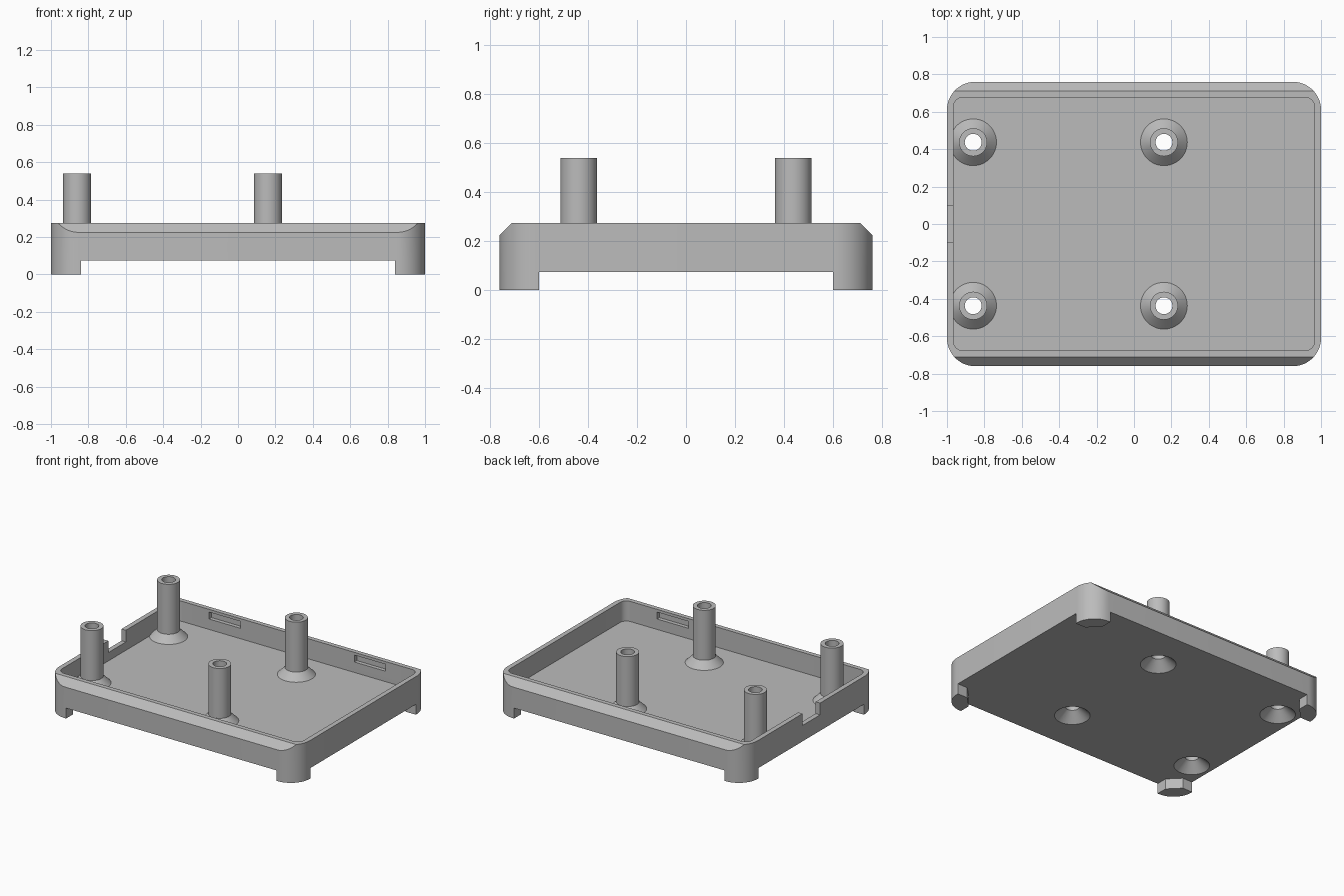
import bpy, bmesh, math
from mathutils import Matrix, Vector

if "Cube" in bpy.data.objects:
    bpy.data.objects.remove(bpy.data.objects["Cube"], do_unlink=True)

grey = bpy.data.materials.new("plain grey")
grey.use_nodes = True
grey.diffuse_color = (0.5, 0.5, 0.5, 1)
grey.node_tree.nodes["Principled BSDF"].inputs["Base Color"].default_value = (0.5, 0.5, 0.5, 1)

W, D = 1.0, 0.76            # half width and half depth
UNDER, FLOOR, RIM, TOP = 0.075, 0.13, 0.275, 0.54
POSTS = [(x, y) for x in (-0.86, 0.16) for y in (-0.437, 0.437)]


def make(name, bm):
    bmesh.ops.recalc_face_normals(bm, faces=bm.faces)
    mesh = bpy.data.meshes.new(name)
    bm.to_mesh(mesh)
    bm.free()
    obj = bpy.data.objects.new(name, mesh)
    bpy.context.collection.objects.link(obj)
    mesh.materials.append(grey)
    return obj


def prism(points, z0, z1):
    bm = bmesh.new()
    face = bm.faces.new([bm.verts.new((x, y, z0)) for x, y in points])
    new = bmesh.ops.extrude_face_region(bm, geom=[face])["geom"]
    verts = [v for v in new if isinstance(v, bmesh.types.BMVert)]
    bmesh.ops.translate(bm, verts=verts, vec=(0, 0, z1 - z0))
    return bm


def arc(cx, cy, r, start, steps=12):
    angles = [start + math.pi / 2 * i / steps for i in range(steps + 1)]
    return [(cx + r * math.cos(a), cy + r * math.sin(a)) for a in angles]


def rounded(hx, hy, r):
    points = []
    for i, (sx, sy) in enumerate([(1, 1), (-1, 1), (-1, -1), (1, -1)]):
        points += arc(sx * (hx - r), sy * (hy - r), r, i * math.pi / 2)
    return points


def box(name, x0, x1, y0, y1, z0, z1):
    return make(name, prism([(x0, y0), (x1, y0), (x1, y1), (x0, y1)], z0, z1))


def lathe(name, profile, x, y):
    bm = bmesh.new()
    verts = [bm.verts.new((r, 0, z)) for r, z in profile]
    edges = [bm.edges.new(pair) for pair in zip(verts, verts[1:])]
    bmesh.ops.spin(bm, geom=verts + edges, cent=(0, 0, 0), axis=(0, 0, 1),
                   angle=math.tau, steps=48)
    bmesh.ops.remove_doubles(bm, verts=bm.verts, dist=0.0001)
    bmesh.ops.translate(bm, verts=bm.verts, vec=(x, y, 0))
    return make(name, bm)


def cut(obj, cutter):
    mod = obj.modifiers.new("cut", "BOOLEAN")
    mod.operation, mod.solver, mod.object = "DIFFERENCE", "EXACT", cutter
    bpy.context.view_layer.objects.active = obj
    bpy.ops.object.modifier_apply(modifier=mod.name)


def smooth(obj):
    bpy.ops.object.select_all(action="DESELECT")
    obj.select_set(True)
    bpy.context.view_layer.objects.active = obj
    bpy.ops.object.shade_smooth_by_angle(angle=math.radians(30))


# Tray body with sloped long edges
body = prism(rounded(W, D, 0.15), UNDER, RIM)
for side in (-1, 1):
    cut_geom = bmesh.ops.bisect_plane(
        body, geom=body.verts[:] + body.edges[:] + body.faces[:],
        plane_co=(0, side * D, 0.225), plane_no=(0, side, 1), clear_outer=True)["geom_cut"]
    bmesh.ops.holes_fill(body, edges=[e for e in cut_geom if isinstance(e, bmesh.types.BMEdge)])
tray = make("tray", body)

# Cavity, cable notch and clip slots
cutters = [make("cavity", prism(rounded(0.965, 0.677, 0.05), FLOOR, 0.4)),
           box("notch", -1.1, -0.9, -0.1, 0.1, 0.19, 0.4)]
for x, side in [(-0.58, 1), (0.58, 1), (0.58, -1)]:
    y0, y1 = sorted((side * 0.65, side * 0.705))
    cutters.append(box("slot", x - 0.125, x + 0.125, y0, y1, 0.205, 0.255))
for cutter in cutters:
    cut(tray, cutter)

# Hollow posts with flared bases and countersunk screw holes
for x, y in POSTS:
    post = lathe("post", [(0, 0.1), (0.125, 0.1), (0.125, FLOOR), (0.075, FLOOR + 0.05),
                          (0.075, TOP), (0, TOP)], x, y)
    hole = lathe("hole", [(0, 0.05), (0.117, 0.05), (0.117, UNDER), (0.045, 0.14),
                          (0.045, 0.6), (0, 0.6)], x, y)
    cut(post, hole)
    cut(tray, hole)
    smooth(post)
    cutters.append(hole)
for cutter in cutters:
    bpy.data.objects.remove(cutter, do_unlink=True)
smooth(tray)

# Corner feet
outline = arc(W - 0.15, D - 0.15, 0.15, 0) + [
    (W - 0.16, D), (W - 0.16, D - 0.08), (W - 0.08, D - 0.16), (W, D - 0.16)]
for sx in (-1, 1):
    for sy in (-1, 1):
        smooth(make("foot", prism([(sx * x, sy * y) for x, y in outline], 0, UNDER)))
